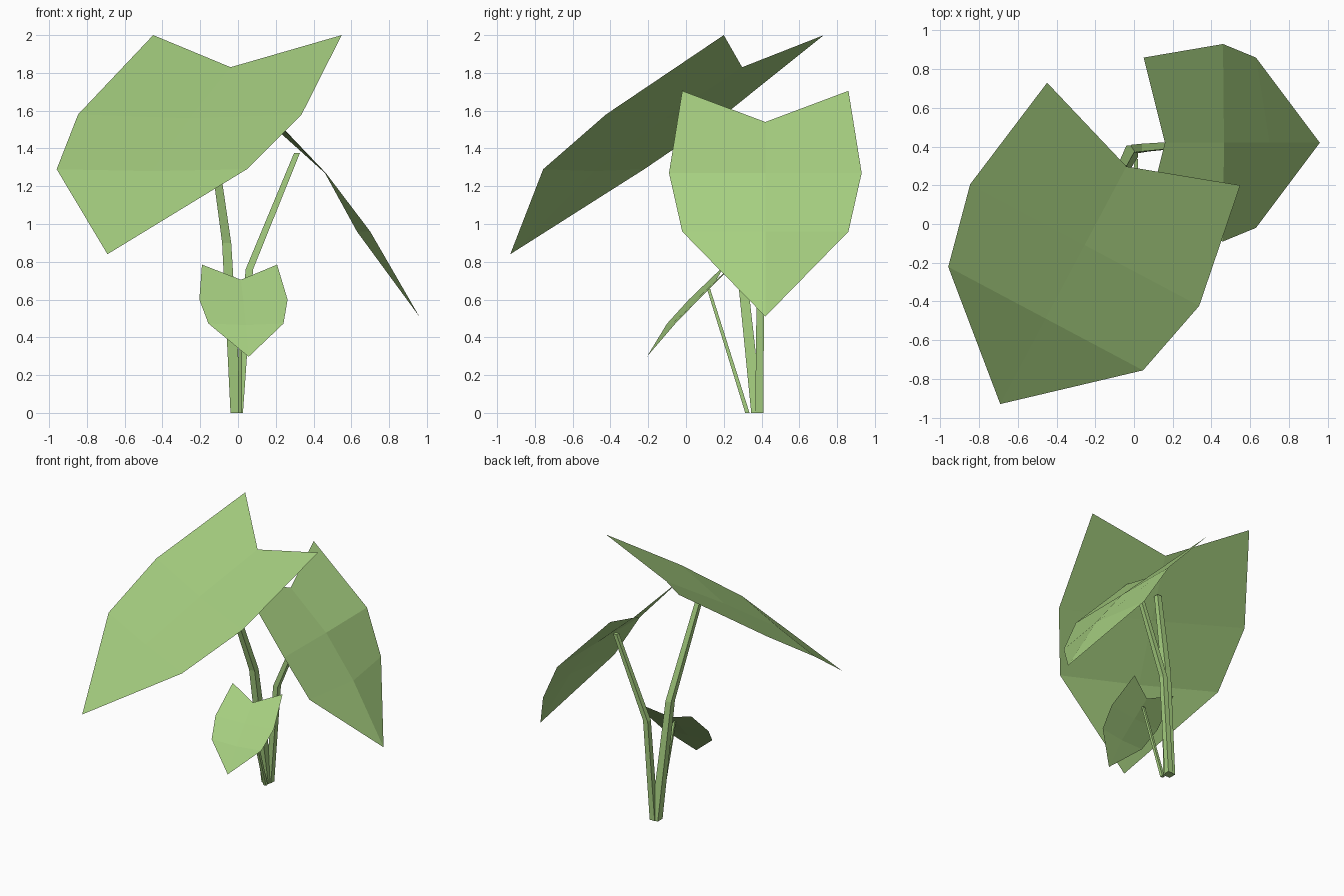
import bpy
import math
from mathutils import Vector

if "Cube" in bpy.data.objects:
    bpy.data.objects.remove(bpy.data.objects["Cube"])

green = bpy.data.materials.new("leaf green")
green.diffuse_color = (0.38, 0.62, 0.215, 1)
green.use_nodes = True
green.node_tree.nodes["Principled BSDF"].inputs["Base Color"].default_value = green.diffuse_color


def make_object(name, verts, faces):
    mesh = bpy.data.meshes.new(name)
    mesh.from_pydata(verts, [], faces)
    mesh.materials.append(green)
    mesh.update()
    obj = bpy.data.objects.new(name, mesh)
    bpy.context.collection.objects.link(obj)
    return obj


def leaf(name, origin, heading, half_widths, edge, rib):
    """Thin heart-shaped leaf: edge = (distance, z) of lobe, widest and low points;
    rib = (distance, z) of notch, two middle points and tip."""
    o = Vector((*origin, 0))
    d = Vector((*heading, 0)).normalized()
    side = Vector((-d.y, d.x, 0))
    up = Vector((0, 0, 1))
    verts = [o + d * s + up * z for s, z in rib]            # 0 notch, 1, 2, 3 tip
    for sign in (1, -1):
        verts += [o + d * s + side * w * sign + up * z
                  for (s, z), w in zip(edge, half_widths)]  # 4-6 left, 7-9 right
    faces = []
    for b, flip in ((4, True), (7, False)):
        half = [(b, 0, 1, b + 1), (b + 1, 1, 2, b + 2), (b + 2, 2, 3)]
        faces += [f[::-1] if flip else f for f in half]
    # wind the blade so its faces look upward
    faces = [f[::-1] for f in faces] if normal_down(verts, faces[0]) else faces
    return make_object(name, verts, faces)


def normal_down(verts, f):
    a, b, c = (verts[i] for i in f[:3])
    return (b - a).cross(c - a).z < 0


def stem(name, path, radii, sides=4):
    """Low-poly tapering tube with level rings along the path."""
    verts, faces = [], []
    for (x, y, z), r in zip(path, radii):
        for i in range(sides):
            a = math.tau * (i + 0.5) / sides
            verts.append((x + r * math.cos(a), y + r * math.sin(a), z))
    for k in range(len(path) - 1):
        for i in range(sides):
            j = (i + 1) % sides
            faces.append((k * sides + i, k * sides + j,
                          (k + 1) * sides + j, (k + 1) * sides + i))
    faces.append(tuple(reversed(range(sides))))
    last = (len(path) - 1) * sides
    faces.append(tuple(range(last, last + sides)))
    return make_object(name, verts, faces)


# Large top leaf
leaf("large_leaf", (0.05, 0.465), (-0.469, -0.883), (0.565, 0.67, 0.57),
     [(0, 2.0), (0.65, 1.58), (1.08, 1.29)],
     [(0.19, 1.83), (0.65, 1.56), (1.08, 1.28), (1.58, 0.84)])
# Medium drooping leaf
leaf("medium_leaf", (0.05, 0.42), (1, 0), (0.44, 0.51, 0.44),
     [(0, 1.705), (0.41, 1.27), (0.58, 0.96)],
     [(0.11, 1.54), (0.415, 1.27), (0.65, 0.96), (0.91, 0.51)])
# Small front leaf
leaf("small_leaf", (0.008, 0.23), (0.11, -0.994), (0.2, 0.235, 0.2),
     [(0, 0.785), (0.19, 0.60), (0.31, 0.473)],
     [(0.07, 0.705), (0.19, 0.59), (0.315, 0.465), (0.44, 0.297)])

# Stems
stem("large_stem", [(-0.01, 0.375, 0), (-0.06, 0.28, 0.9), (-0.165, 0.065, 1.65)],
     (0.042, 0.034, 0.026))
stem("medium_stem", [(0.005, 0.388, 0), (0.06, 0.395, 0.76), (0.312, 0.415, 1.375)],
     (0.03, 0.028, 0.022))
stem("small_stem", [(0.01, 0.325, 0), (0.015, 0.12, 0.655)], (0.016, 0.012))
